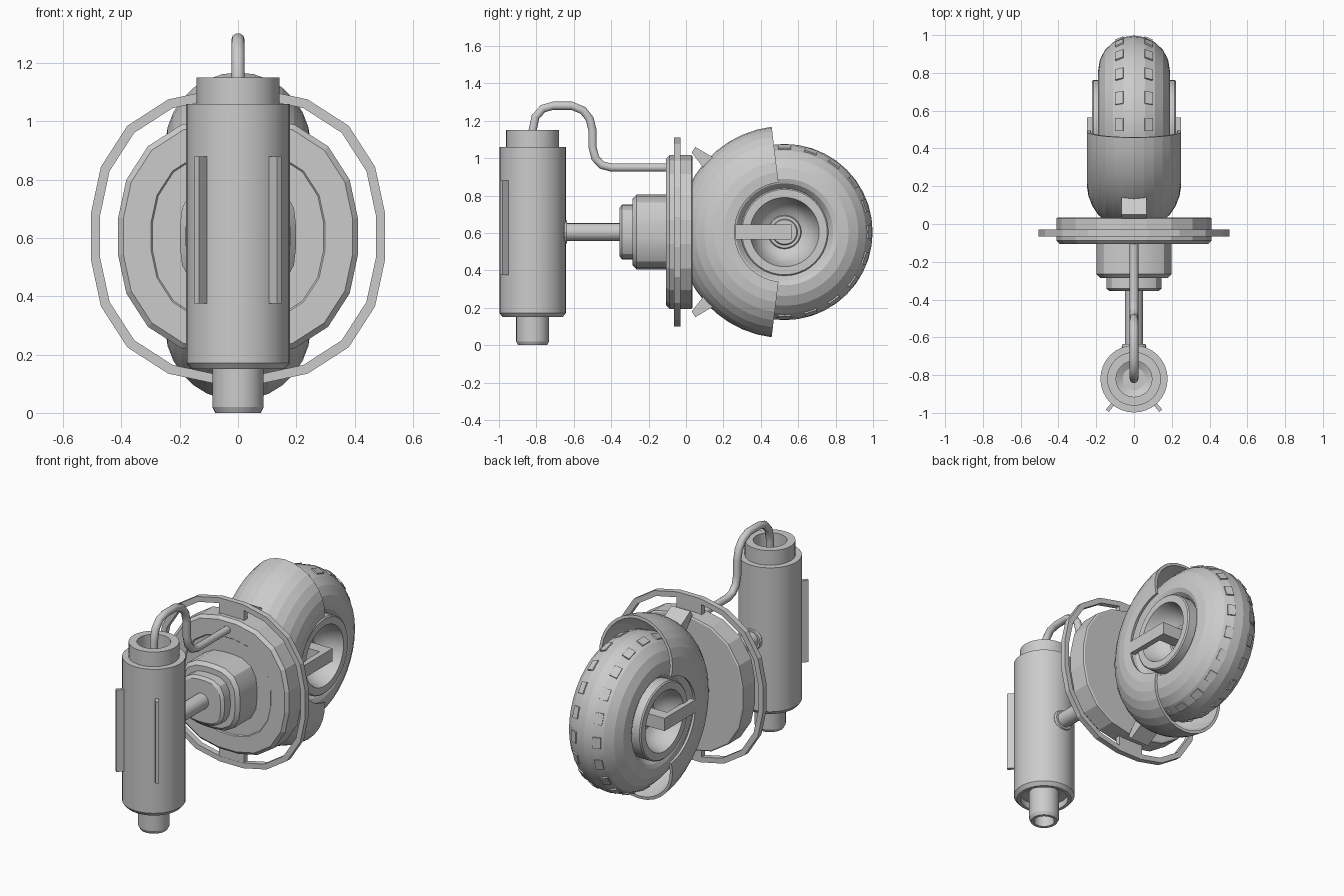
import bpy, bmesh, math
from mathutils import Matrix, Vector

if "Cube" in bpy.data.objects:
    bpy.data.objects.remove(bpy.data.objects["Cube"])

CZ = 0.605          # height of the wheel and disc axis
WY = 0.527          # wheel centre along y
CY = -0.82          # canister centre along y

grey = bpy.data.materials.new("plain grey")
grey.diffuse_color = (0.6, 0.6, 0.6, 1)
grey.use_nodes = True
grey.node_tree.nodes["Principled BSDF"].inputs["Base Color"].default_value = grey.diffuse_color


def finish(name, bm, smooth=None):
    bmesh.ops.remove_doubles(bm, verts=bm.verts, dist=1e-5)
    bmesh.ops.recalc_face_normals(bm, faces=bm.faces)
    me = bpy.data.meshes.new(name)
    bm.to_mesh(me)
    bm.free()
    ob = bpy.data.objects.new(name, me)
    bpy.context.collection.objects.link(ob)
    me.materials.append(grey)
    if smooth:
        bpy.ops.object.select_all(action='DESELECT')
        ob.select_set(True)
        bpy.context.view_layer.objects.active = ob
        bpy.ops.object.shade_smooth_by_angle(angle=math.radians(smooth))
    return ob


def sweep(name, profile, place, segs, n=2.0, closed=False, start=0.0, arc=math.tau, smooth=None):
    """Turn (radius, height) points about an axis; n > 2 squares the round."""
    bm = bmesh.new()
    full = arc > math.tau - 1e-4
    rows = []
    for i in range(segs if full else segs + 1):
        t = start + arc * i / segs
        c, s = math.cos(t), math.sin(t)
        k = (abs(c) ** n + abs(s) ** n) ** (-1 / n)
        rows.append([bm.verts.new(place(r * k * c, r * k * s, h)) for r, h in profile])
    m = len(profile)
    for i in range(segs):
        a, b = rows[i], rows[(i + 1) % len(rows)]
        for j in range(m if closed else m - 1):
            q = (j + 1) % m
            bm.faces.new((a[j], b[j], b[q], a[q]))
    if closed and not full:
        bm.faces.new(rows[0])
        bm.faces.new(rows[-1])
    bmesh.ops.remove_doubles(bm, verts=bm.verts, dist=1e-5)
    bmesh.ops.dissolve_degenerate(bm, edges=bm.edges, dist=1e-5)
    return finish(name, bm, smooth)


def along_y(a, b, h):
    return (a, h, CZ + b)


def along_x(a, b, h):
    return (h, WY + a, CZ + b)


def upright(a, b, h):
    return (a, CY + b, h)


def box(name, size, matrix):
    bm = bmesh.new()
    bmesh.ops.create_cube(bm, size=1, matrix=matrix @ Matrix.Diagonal((*size, 1)))
    return finish(name, bm)


# Canister with open collar and hollow nozzle
sweep("canister", [(0, 1.03), (0.06, 1.03), (0.095, 1.05), (0.095, 1.15), (0.142, 1.15),
                   (0.142, 1.06), (0.178, 1.06), (0.178, 0.172), (0.16, 0.15),
                   (0.14, 0.15), (0.14, 0.19), (0, 0.19)], upright, 32, smooth=20)
sweep("nozzle", [(0.088, 0.2), (0.088, 0.02), (0.078, 0.0), (0.06, 0.0), (0.06, 0.1),
                 (0, 0.1)], upright, 28, smooth=20)

# Two thin fins on the canister front
for side in (-1, 1):
    turn = Matrix.Rotation(side * math.radians(40), 4, 'Z')
    box("canister_fin", (0.02, 0.06, 0.505),
        Matrix.Translation((0, CY, 0.627)) @ turn @ Matrix.Translation((0, -0.19, 0)))

# Bent hose from the canister to the disc
path = [(-0.82, 1.03), (-0.82, 1.15), (-0.805, 1.22), (-0.765, 1.265), (-0.71, 1.28),
        (-0.61, 1.28), (-0.55, 1.255), (-0.515, 1.21), (-0.5, 1.15), (-0.5, 1.06),
        (-0.485, 1.0), (-0.45, 0.963), (-0.4, 0.95), (-0.09, 0.95)]
bm = bmesh.new()
rings = []
for i, p in enumerate(path):
    a, b = path[max(i - 1, 0)], path[min(i + 1, len(path) - 1)]
    d = Vector((0, b[0] - a[0], b[1] - a[1])).normalized()
    up = Vector((1, 0, 0)).cross(d)
    rings.append([bm.verts.new(Vector((0, *p)) + 0.023 * (
        Vector((1, 0, 0)) * math.cos(math.tau * j / 10) + up * math.sin(math.tau * j / 10)))
        for j in range(10)])
for a, b in zip(rings, rings[1:]):
    for j in range(10):
        bm.faces.new((a[j], a[(j + 1) % 10], b[(j + 1) % 10], b[j]))
finish("hose", bm, 40)

# Shaft, its flange and the stepped motor housing
sweep("shaft", [(0.048, -0.66), (0.048, -0.34)], along_y, 16, smooth=30)
sweep("shaft_flange", [(0, -0.66), (0.06, -0.66), (0.065, -0.65), (0.06, -0.635), (0, -0.635)],
      along_y, 16)
first = math.radians(9)
sweep("motor_housing", [(0, -0.355), (0.13, -0.355), (0.147, -0.342), (0.147, -0.285),
                        (0.18, -0.285), (0.2, -0.265), (0.2, -0.1)],
      along_y, 20, 3.0, start=first, smooth=25)

# Main disc and the thin guard ring held by two tabs
sweep("main_disc", [(0, -0.1), (0.295, -0.1), (0.3, -0.106), (0.395, -0.106), (0.413, -0.088),
                    (0.413, 0.03), (0.405, 0.035), (0, 0.035)], along_y, 20, 2.4, start=first)
sweep("guard_ring", [(0.475, -0.065), (0.507, -0.065), (0.507, -0.03), (0.475, -0.03)],
      along_y, 20, 2.4, closed=True, start=first)
for side in (-1, 1):
    box("ring_tab", (0.17, 0.034, 0.1), Matrix.Translation((0, -0.047, CZ + side * 0.445)))

# Wheel fender: a hollow shell around the front half of the tyre
shell = []
for a, b, order in ((0.25, 0.255, 1), (0.232, 0.237, -1)):
    pts = []
    for i in range(17):
        t = math.radians(-10 + 200 * i / 16)
        pts.append((0.312 + b * math.sin(t), a * math.cos(t)))
    shell += pts[::order]
sweep("fender", shell, along_x, 20, closed=True, start=math.radians(97),
      arc=math.radians(166), smooth=12)

# Tapered brackets on the fender, above and below
for side in (-1, 1):
    bm = bmesh.new()
    quad = [(0.03, 0.425), (0.05, 0.455), (0.16, 0.39), (0.1, 0.335)]
    ends = [[bm.verts.new((x, y, CZ + side * z)) for y, z in quad] for x in (-0.065, 0.065)]
    bm.faces.new(ends[0])
    bm.faces.new(ends[1])
    for j in range(4):
        q = (j + 1) % 4
        bm.faces.new((ends[0][j], ends[0][q], ends[1][q], ends[1][j]))
    finish("fender_bracket", bm)

# Tyre
tyre = []
for i in range(20):
    t = math.tau * i / 20
    tyre.append((0.285 + (0.186 if math.sin(t) > 0 else 0.08) * math.sin(t), 0.19 * math.cos(t)))
sweep("tyre", tyre, along_x, 40, closed=True, smooth=12)

# Tread blocks in two rows
for i in range(20):
    spin = Matrix.Rotation(math.tau * i / 20, 4, 'X')
    for side in (-1, 1):
        tilt = Matrix.Rotation(side * math.radians(23), 4, 'Y')
        box("tread_block", (0.046, 0.068, 0.02),
            Matrix.Translation((0, WY, CZ)) @ spin
            @ Matrix.Translation((side * 0.075, 0, 0.449)) @ tilt)

# Dished rims with hubs, and bent axle arms on both sides
for side in (-1, 1):
    rim = [(0.235, 0.13), (0.235, 0.215), (0.228, 0.222), (0.185, 0.222), (0.178, 0.2),
           (0.165, 0.16), (0.145, 0.125), (0.12, 0.1), (0.09, 0.085), (0.085, 0.095),
           (0.07, 0.095), (0.065, 0.105), (0, 0.105)]
    sweep("wheel_rim", [(r, side * h) for r, h in rim], along_x, 40, smooth=35)
    box("axle_arm", (0.035, 0.3, 0.078), Matrix.Translation((side * 0.232, 0.415, CZ)))
    box("axle_stub", (0.17, 0.075, 0.078), Matrix.Translation((side * 0.1645, 0.5275, CZ)))
